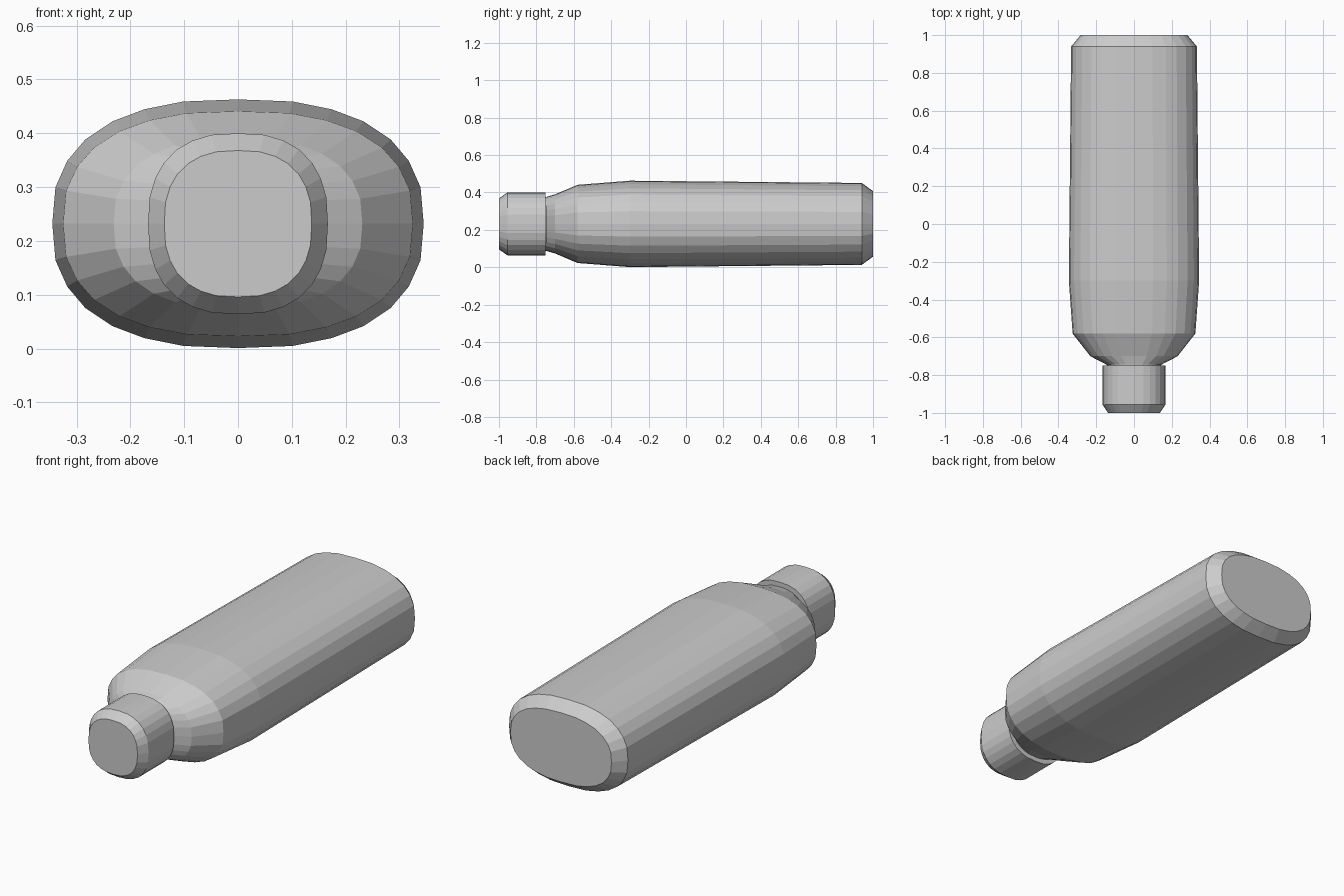
import bpy
import bmesh

cube = bpy.data.objects.get("Cube")
if cube:
    bpy.data.objects.remove(cube, do_unlink=True)

CENTRE_Z = 0.232

# One quarter of the rounded-square cross-section, turned to make the full ring
QUARTER = [(1, 0), (0.983, 0.294), (0.92, 0.505), (0.823, 0.677),
           (0.677, 0.823), (0.505, 0.92), (0.294, 0.983)]


def full_ring():
    points, ring = QUARTER, []
    for _ in range(4):
        ring += points
        points = [(-v, u) for u, v in points]
    return ring


def material(name, value):
    mat = bpy.data.materials.new(name)
    mat.use_nodes = True
    colour = (value, value, value, 1)
    mat.diffuse_color = colour
    mat.node_tree.nodes["Principled BSDF"].inputs["Base Color"].default_value = colour
    return mat


def loft(name, stations, mat):
    """Skin the ring through (y, half width, half height) stations."""
    bm = bmesh.new()
    rings = [[bm.verts.new((u * w, y, CENTRE_Z + v * h)) for u, v in full_ring()]
             for y, w, h in stations]
    n = len(rings[0])
    for a, b in zip(rings, rings[1:]):
        for i in range(n):
            j = (i + 1) % n
            bm.faces.new((a[i], a[j], b[j], b[i]))
    bm.faces.new(rings[0])
    bm.faces.new(rings[-1])
    bmesh.ops.recalc_face_normals(bm, faces=bm.faces)
    mesh = bpy.data.meshes.new(name)
    bm.to_mesh(mesh)
    bm.free()
    mesh.materials.append(mat)
    obj = bpy.data.objects.new(name, mesh)
    bpy.context.collection.objects.link(obj)
    return obj


grey = material("light grey", 0.6)

# Oval body: narrow neck, sloping shoulder, long barrel, chamfered base
loft("bottle_body", [
    (-0.76, 0.14, 0.143),
    (-0.745, 0.145, 0.145),
    (-0.70, 0.231, 0.158),
    (-0.58, 0.325, 0.209),
    (-0.30, 0.345, 0.231),
    (0.94, 0.333, 0.219),
    (1.0, 0.283, 0.175),
], grey)

# Squarish cap with a chamfered front rim
loft("bottle_cap", [
    (-1.0, 0.137, 0.136),
    (-0.955, 0.167, 0.168),
    (-0.75, 0.167, 0.168),
], grey)
